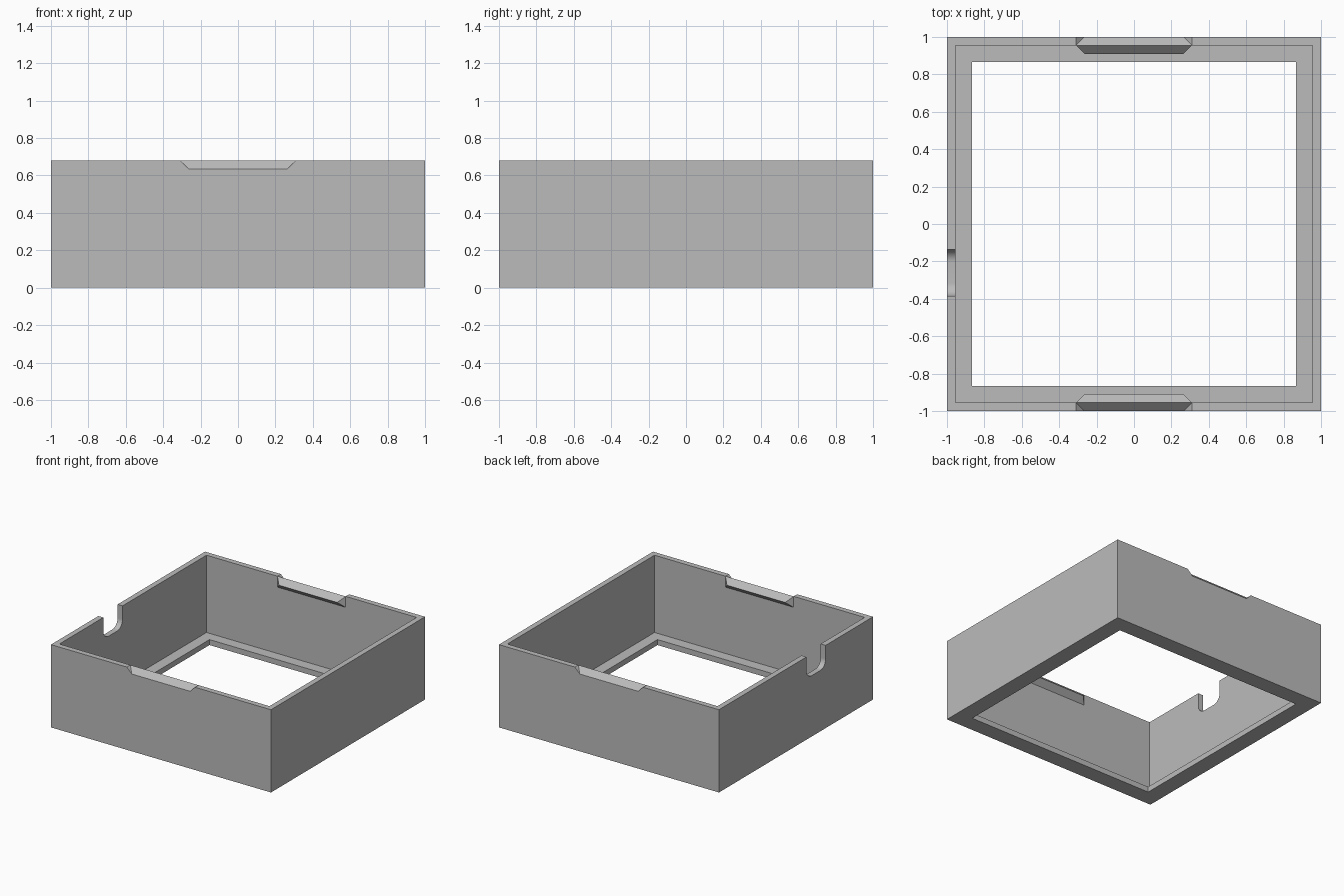
import bpy, bmesh, math

cube = bpy.data.objects.get("Cube")
if cube:
    bpy.data.objects.remove(cube, do_unlink=True)

HEIGHT, WALL, LIP = 0.68, 0.045, 0.135
INNER = 1 - WALL

grey = bpy.data.materials.new("plain_grey")
grey.use_nodes = True
colour = (0.5, 0.5, 0.5, 1)
grey.diffuse_color = colour
grey.node_tree.nodes["Principled BSDF"].inputs["Base Color"].default_value = colour


def solid(name, points):
    """Convex solid spanning the given points."""
    bm = bmesh.new()
    for p in points:
        bm.verts.new(p)
    bmesh.ops.convex_hull(bm, input=bm.verts[:])
    bmesh.ops.dissolve_limit(bm, angle_limit=0.01, verts=bm.verts[:], edges=bm.edges[:])
    bmesh.ops.recalc_face_normals(bm, faces=bm.faces[:])
    mesh = bpy.data.meshes.new(name)
    bm.to_mesh(mesh)
    bm.free()
    mesh.materials.append(grey)
    obj = bpy.data.objects.new(name, mesh)
    bpy.context.collection.objects.link(obj)
    return obj


def block(name, half, z0, z1):
    return solid(name, [(x, y, z) for x in (-half, half) for y in (-half, half) for z in (z0, z1)])


def cut(target, cutter):
    mod = target.modifiers.new(cutter.name, 'BOOLEAN')
    mod.operation, mod.solver, mod.object = 'DIFFERENCE', 'EXACT', cutter
    bpy.context.view_layer.objects.active = target
    bpy.ops.object.modifier_apply(modifier=mod.name)
    bpy.data.objects.remove(cutter, do_unlink=True)


# Open square frame with a narrow lip around the bottom
frame = block("frame", 1, 0, HEIGHT)
cut(frame, block("cavity_cutter", INNER, WALL, HEIGHT + 0.2))
cut(frame, block("opening_cutter", 1 - LIP, -0.2, HEIGHT))

# Round-cornered cable slot in the right wall
slot_mid, slot_half, radius, slot_floor = -0.26, 0.125, 0.07, 0.5
outline = [(slot_mid + s * slot_half, HEIGHT + 0.1) for s in (-1, 1)]
for s in (-1, 1):
    for i in range(13):
        a = math.pi / 2 * i / 12
        outline.append((slot_mid + s * (slot_half - radius + radius * math.sin(a)),
                        slot_floor + radius - radius * math.cos(a)))
cut(frame, solid("slot_cutter", [(x, y, z) for x in (-1.1, -0.9) for y, z in outline]))

# Snap ridge inside and matching bevelled groove outside, front and back
LONG, EXTRA = 0.31, 0.02
for name, side in (("front", -1), ("back", 1)):
    groove = []
    ridge = []
    for s in (-1, 1):
        groove += [(s * (LONG + EXTRA), side * (INNER - EXTRA), HEIGHT + EXTRA),
                   (s * (LONG + EXTRA), side * (1 + EXTRA), HEIGHT + EXTRA),
                   (s * (LONG - WALL - EXTRA), side * (1 + EXTRA), HEIGHT - WALL - EXTRA)]
        ridge += [(s * LONG, side * INNER, HEIGHT),
                  (s * LONG, side * INNER, HEIGHT - 2 * WALL),
                  (s * (LONG - WALL), side * (INNER - WALL), HEIGHT - WALL)]
    cut(frame, solid(name + "_groove_cutter", groove))
    solid(name + "_snap_ridge", ridge)

# Crisp edges, with only the slot corners smoothed
bpy.ops.object.select_all(action='DESELECT')
frame.select_set(True)
bpy.context.view_layer.objects.active = frame
bpy.ops.object.shade_smooth_by_angle(angle=math.radians(25))
